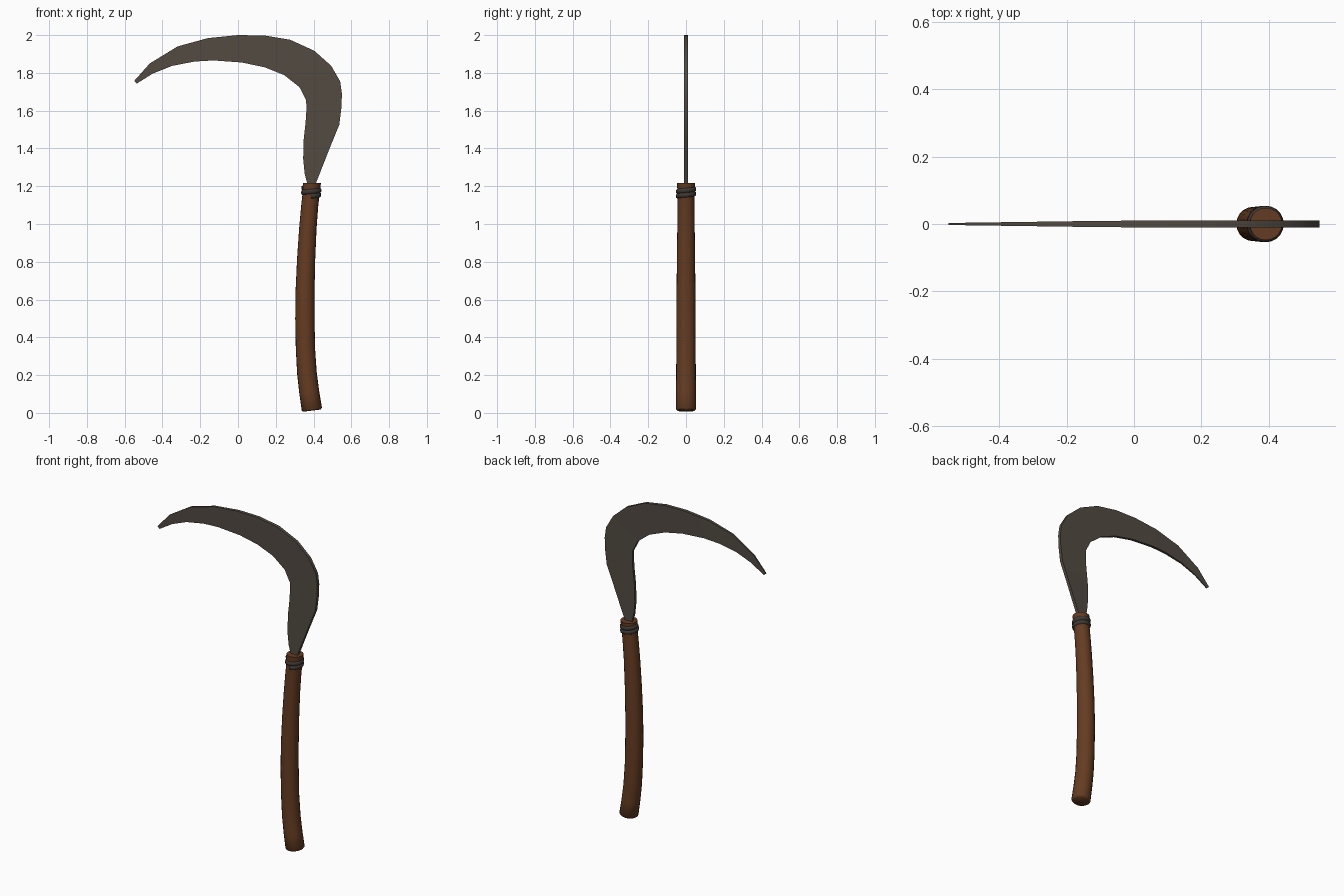
import bpy, bmesh, math
from mathutils import Vector

if "Cube" in bpy.data.objects:
    bpy.data.objects.remove(bpy.data.objects["Cube"])


def material(name, rgb):
    m = bpy.data.materials.new(name)
    m.diffuse_color = (*rgb, 1)
    m.use_nodes = True
    m.node_tree.nodes["Principled BSDF"].inputs["Base Color"].default_value = m.diffuse_color
    return m


def finish(bm, name, mat, angle):
    bmesh.ops.recalc_face_normals(bm, faces=bm.faces)
    me = bpy.data.meshes.new(name)
    bm.to_mesh(me)
    bm.free()
    ob = bpy.data.objects.new(name, me)
    bpy.context.collection.objects.link(ob)
    me.materials.append(mat)
    bpy.ops.object.select_all(action='DESELECT')
    ob.select_set(True)
    bpy.context.view_layer.objects.active = ob
    bpy.ops.object.shade_smooth_by_angle(angle=math.radians(angle))
    return ob


def skin(rings):
    """Bridge closed rings of points and cap both ends."""
    bm = bmesh.new()
    vs = [[bm.verts.new(p) for p in r] for r in rings]
    n = len(vs[0])
    for a, b in zip(vs, vs[1:]):
        for i in range(n):
            j = (i + 1) % n
            bm.faces.new((a[i], a[j], b[j], b[i]))
    bm.faces.new(vs[0])
    bm.faces.new(vs[-1])
    return bm


wood = material("wood", (0.13, 0.045, 0.016))
steel = material("aged_steel", (0.085, 0.07, 0.055))
wire = material("dark_wire", (0.05, 0.04, 0.034))

# Blade: paired back-edge and cutting-edge points, from tang to tip
back = [(.41, 1.13), (.414, 1.22), (.43, 1.26), (.483, 1.395), (.536, 1.525), (.548, 1.62),
        (.55, 1.69), (.541, 1.755), (.493, 1.838), (.404, 1.917), (.277, 1.975),
        (.14, 1.998), (0, 2.0), (-.16, 1.984), (-.32, 1.94), (-.467, 1.85), (-.55, 1.757)]
edge = [(.37, 1.13), (.365, 1.22), (.353, 1.265), (.345, 1.345), (.348, 1.45), (.358, 1.54),
        (.362, 1.60), (.361, 1.655), (.325, 1.725), (.245, 1.788), (.14, 1.83),
        (.02, 1.855), (-.13, 1.866), (-.23, 1.86), (-.35, 1.837), (-.45, 1.797), (-.535, 1.744)]
rings = []
for (bx, bz), (ex, ez) in zip(back, edge):
    t = min(.01, .003 + .007 * max(0, (bx + .55) / .5))
    e = t * .85
    rings.append([(bx, -t, bz), (bx, t, bz), (ex, e, ez), (ex, -e, ez)])
finish(skin(rings), "blade", steel, 30)

# Handle: slightly bowed round grip (x, z, radius)
path = [(.392, .012, .046), (.391, .02, .054), (.377, .11, .053), (.365, .21, .052),
        (.357, .34, .051), (.354, .5, .051), (.355, .65, .050), (.361, .82, .048),
        (.370, .98, .046), (.380, 1.1, .045), (.388, 1.17, .045), (.391, 1.218, .048)]
rings = []
for k, (x, z, r) in enumerate(path):
    a, b = path[max(k - 1, 0)], path[min(k + 1, len(path) - 1)]
    d = Vector((b[0] - a[0], 0, b[1] - a[1])).normalized()
    if k == len(path) - 1:
        d = Vector((0, 0, 1))
    u = Vector((d.z, 0, -d.x))
    rings.append([Vector((x, 0, z)) + u * r * math.cos(q) + Vector((0, r * math.sin(q), 0))
                  for q in [math.tau * i / 20 for i in range(20)]])
finish(skin(rings), "handle", wood, 50)

# Binding: wire wound nearly two turns around the top of the grip
rings = []
for k in range(43):
    f = k / 42
    a = -math.pi / 2 + f * math.tau * 1.8
    z = 1.148 + .044 * f
    o = Vector((.386 + .07 * (z - 1.148), 0, z))
    rad = Vector((math.cos(a), math.sin(a), 0))
    rings.append([o + rad * (.046 + .008 * math.cos(q)) + Vector((0, 0, .013 * math.sin(q)))
                  for q in [math.tau * i / 8 for i in range(8)]])
finish(skin(rings), "binding_wire", wire, 50)
